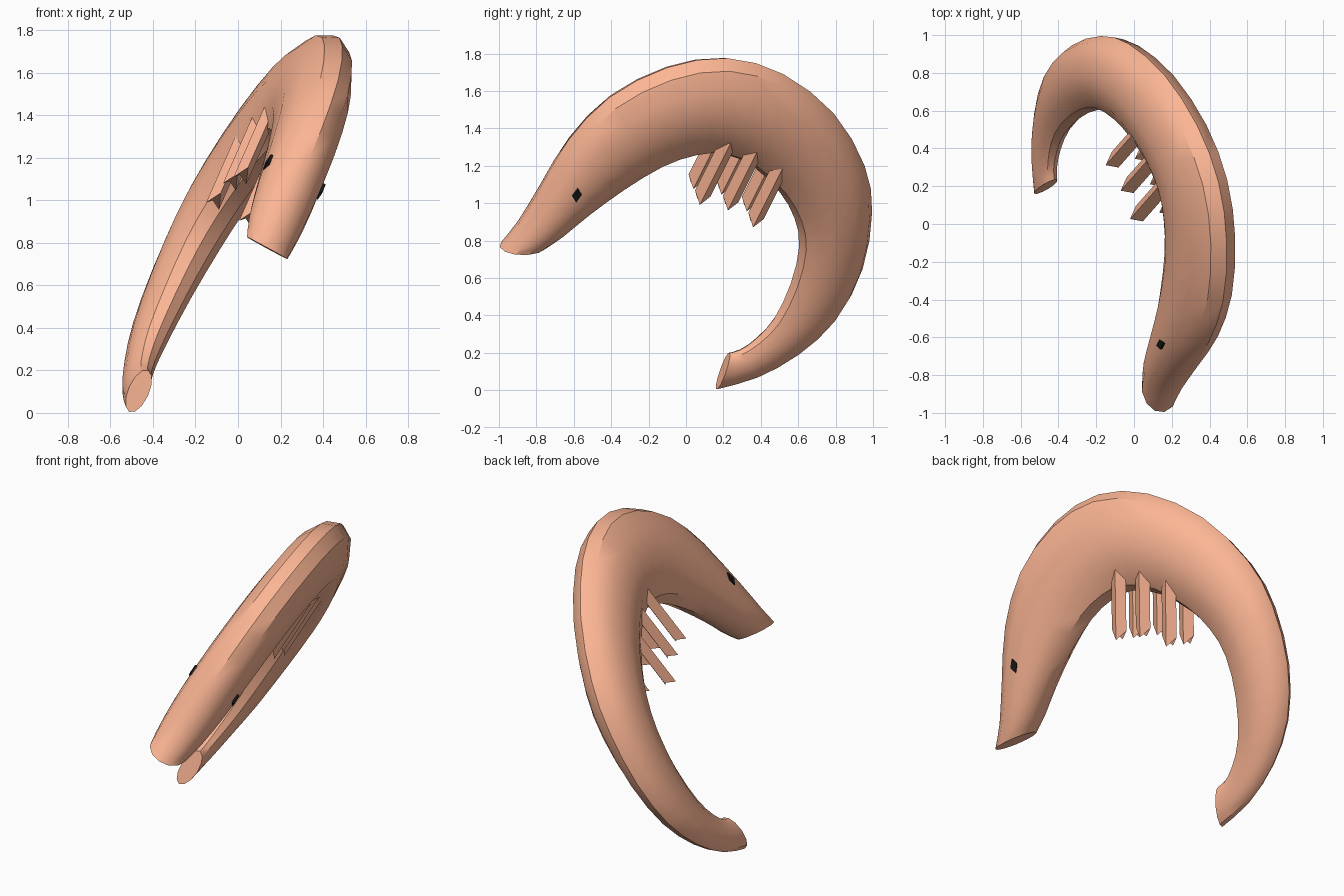
import bpy, bmesh, math
from mathutils import Vector

if "Cube" in bpy.data.objects:
    bpy.data.objects.remove(bpy.data.objects["Cube"])

# The whole curl lies in one tilted plane; N is the sideways direction
N = Vector((1, 0.22, -0.55)).normalized()


def on_plane(y, z):
    return Vector((-0.48 - 0.22 * y + 0.55 * z, y, z))


def material(name, color):
    m = bpy.data.materials.new(name)
    m.diffuse_color = color
    m.use_nodes = True
    m.node_tree.nodes["Principled BSDF"].inputs["Base Color"].default_value = m.diffuse_color
    return m


def loft(name, rings, mat, smooth=False):
    bm = bmesh.new()
    loops = [[bm.verts.new(p) for p in r] for r in rings]
    n = len(loops[0])
    for a, b in zip(loops, loops[1:]):
        for i in range(n):
            j = (i + 1) % n
            bm.faces.new((a[i], a[j], b[j], b[i]))
    bm.faces.new(loops[0][::-1])
    bm.faces.new(loops[-1])
    bmesh.ops.recalc_face_normals(bm, faces=bm.faces[:])
    me = bpy.data.meshes.new(name)
    bm.to_mesh(me)
    bm.free()
    me.materials.append(mat)
    ob = bpy.data.objects.new(name, me)
    bpy.context.collection.objects.link(ob)
    if smooth:
        bpy.ops.object.select_all(action='DESELECT')
        ob.select_set(True)
        bpy.context.view_layer.objects.active = ob
        bpy.ops.object.shade_smooth_by_angle(angle=math.radians(35))
    return ob


def catmull(p0, p1, p2, p3, t):
    return [0.5 * (2 * b + (c - a) * t + (2 * a - 5 * b + 4 * c - d) * t * t
                   + (3 * b - a - 3 * c + d) * t ** 3)
            for a, b, c, d in zip(p0, p1, p2, p3)]


shell = material("shell", (0.98, 0.47, 0.30, 1))
black = material("black", (0.01, 0.01, 0.01, 1))

# Body stations, head to tail: back (y, z), belly (y, z), half thickness
stations = [
    (-0.995, 0.765, -0.74, 0.785, 0.11),
    (-0.90, 0.88, -0.65, 0.85, 0.13),
    (-0.78, 1.08, -0.52, 0.955, 0.145),
    (-0.63, 1.335, -0.33, 1.085, 0.15),
    (-0.41, 1.565, -0.12, 1.205, 0.15),
    (-0.10, 1.725, 0.05, 1.26, 0.15),
    (0.22, 1.775, 0.20, 1.265, 0.15),
    (0.52, 1.69, 0.36, 1.195, 0.15),
    (0.79, 1.48, 0.50, 1.06, 0.145),
    (0.955, 1.20, 0.58, 0.92, 0.14),
    (0.995, 0.95, 0.605, 0.77, 0.13),
    (0.945, 0.65, 0.56, 0.57, 0.11),
    (0.81, 0.39, 0.47, 0.38, 0.09),
    (0.61, 0.20, 0.37, 0.27, 0.07),
    (0.38, 0.07, 0.29, 0.215, 0.058),
    (0.16, 0.005, 0.235, 0.20, 0.05),
]
fine = []
last = len(stations) - 1
for i in range(last):
    ps = [stations[min(max(i + k, 0), last)] for k in (-1, 0, 1, 2)]
    fine += [catmull(*ps, t) for t in (0, 0.5)]
fine.append(stations[-1])

# Twelve-sided oval section with a ridge along the back
section = [(math.cos(a * math.pi / 6), math.sin(a * math.pi / 6)) for a in range(12)]
rings = []
for oy, oz, iy, iz, t in fine:
    o, q = on_plane(oy, oz), on_plane(iy, iz)
    c, d = (o + q) / 2, (o - q) / 2
    rings.append([c + d * u + N * (t * v) for u, v in section])
loft("body", rings, shell, True)

# Eyes: a small diamond on each side of the head
eye = on_plane(-0.61, 1.11)
across = on_plane(0.025, 0.005) - on_plane(0, 0)
up = on_plane(0.005, 0.036) - on_plane(0, 0)
for side, label in ((-1, "left"), (1, "right")):
    loft("eye_" + label,
         [[eye + N * (side * s) + p for p in (across, up, -across, -up)]
          for s in (0.10, 0.15)], black)

# Legs: three pairs of bars with pointed ends, rooted in the belly flanks
along = on_plane(0.17, 0.34) - on_plane(0, 0)
wide = N.cross(along).normalized() * 0.048
if wide.y < 0:
    wide = -wide
for i, (y, z) in enumerate(((0.05, 1.05), (0.20, 1.02), (0.335, 0.93))):
    for side, label in ((-1, "left"), (1, "right")):
        tip = on_plane(y, z) + N * (side * 0.09)
        bar = [wide, N * 0.035, -wide, -N * 0.035]
        slant = [0.12, 0.0, 0.14, 0.0]
        loft(f"leg_{label}_{i + 1}",
             [[tip + p + along * s for p, s in zip(bar, slant)],
              [tip + along + p for p in bar]], shell)
